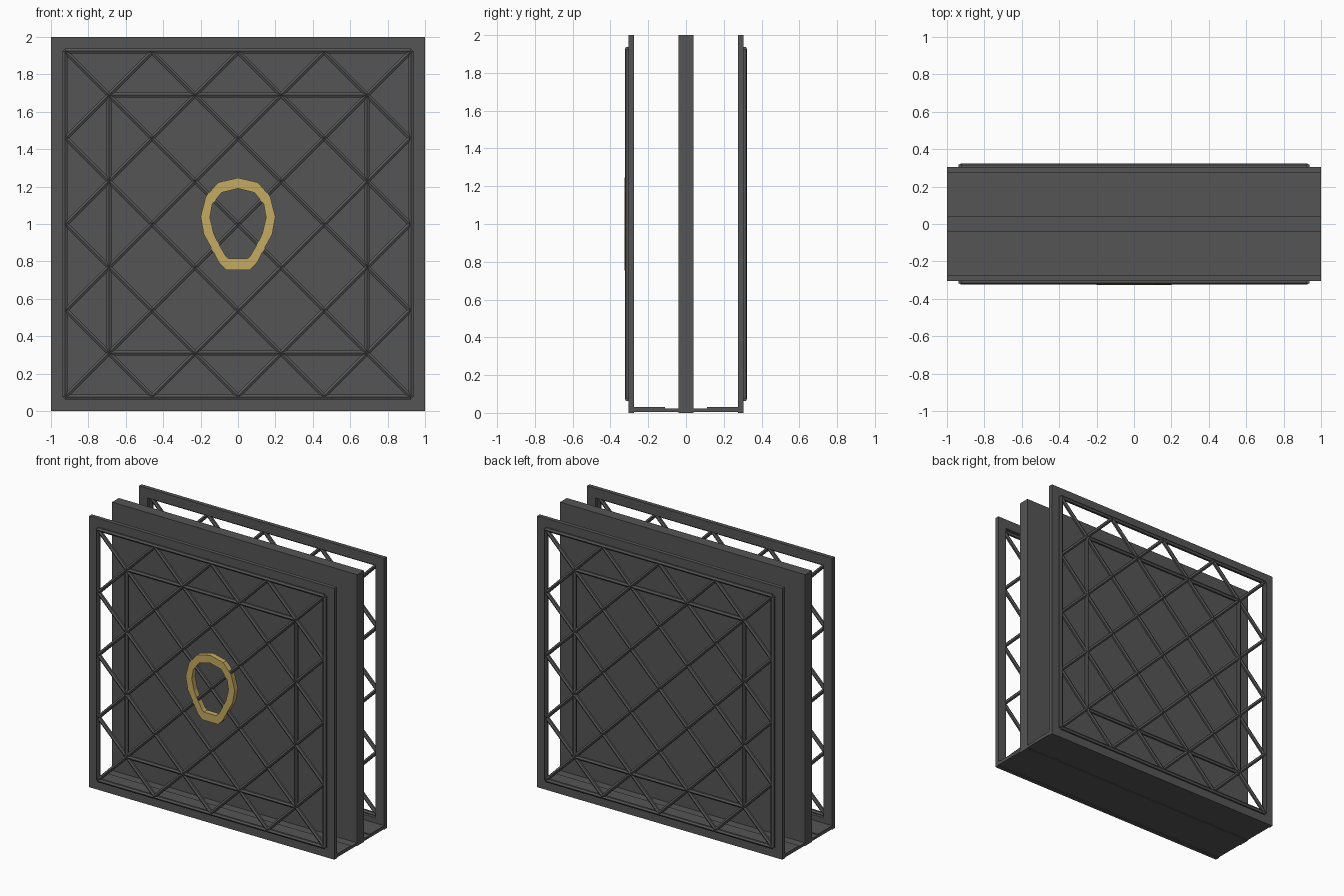
import bpy, bmesh, math
from mathutils import Vector

if "Cube" in bpy.data.objects:
    bpy.data.objects.remove(bpy.data.objects["Cube"])


def material(name, color):
    m = bpy.data.materials.new(name)
    m.diffuse_color = color
    m.use_nodes = True
    m.node_tree.nodes["Principled BSDF"].inputs["Base Color"].default_value = m.diffuse_color
    return m


DARK = material("dark_metal", (0.09, 0.09, 0.09, 1))
GOLD = material("gold", (0.55, 0.40, 0.12, 1))


def make(name, bm, mat):
    bmesh.ops.recalc_face_normals(bm, faces=bm.faces)
    me = bpy.data.meshes.new(name)
    bm.to_mesh(me)
    bm.free()
    me.materials.append(mat)
    ob = bpy.data.objects.new(name, me)
    bpy.context.collection.objects.link(ob)
    return ob


def box(name, x, y, z):
    bm = bmesh.new()
    bmesh.ops.create_cube(bm, size=1)
    for v in bm.verts:
        v.co = [r[0] + (c + 0.5) * (r[1] - r[0]) for c, r in zip(v.co, (x, y, z))]
    return make(name, bm, DARK)


def ring(name, outer, inner, y0, y1, mat):
    """Flat closed band between two outlines (x, z), extruded along y."""
    bm = bmesh.new()
    loops = [[bm.verts.new((x, y, z)) for x, z in pts]
             for pts, y in ((outer, y0), (inner, y0), (inner, y1), (outer, y1))]
    n = len(outer)
    for k in range(4):
        a, b = loops[k], loops[(k + 1) % 4]
        for i in range(n):
            j = (i + 1) % n
            bm.faces.new((a[i], a[j], b[j], b[i]))
    return make(name, bm, mat)


def add_bar(bm, p, q, r=0.015):
    """Hexagonal rod with a ridge facing along y."""
    p, q = Vector(p), Vector(q)
    d = (q - p).normalized()
    u = Vector((0, 1, 0))
    w = d.cross(u)
    ends = []
    for c in (p, q):
        ends.append([bm.verts.new(c + r * (math.cos(i * math.pi / 3) * u
                                           + math.sin(i * math.pi / 3) * w))
                     for i in range(6)])
    for i in range(6):
        j = (i + 1) % 6
        bm.faces.new((ends[0][i], ends[0][j], ends[1][j], ends[1][i]))
    bm.faces.new(ends[0][::-1])
    bm.faces.new(ends[1])


def square(h):
    return [(-h, 1 - h), (h, 1 - h), (h, 1 + h), (-h, 1 + h)]


# Central slab and base
box("centre_slab", (-1, 1), (-0.04, 0.04), (0, 2))
for s, side in ((-1, "front"), (1, "back")):
    box(side + "_floor", (-1, 1), sorted((s * 0.11, s * 0.29)), (0.005, 0.03))
    box(side + "_floor_inner", (-1, 1), sorted((s * 0.03, s * 0.11)), (0.005, 0.023))

    # Outer frame
    ring(side + "_frame", square(1.0), square(0.93), s * 0.275, s * 0.305, DARK)

    # Lattice: rim, inner square and diagonals
    bm = bmesh.new()
    y = s * 0.309
    for h in (0.925, 0.69):
        c = square(h)
        for i in range(4):
            (x0, z0), (x1, z1) = c[i], c[(i + 1) % 4]
            add_bar(bm, (x0, y, z0), (x1, y, z1))
    L = 0.92
    for k in range(-3, 4):
        c = 0.46 * k
        x0, x1 = max(-L, c - L), min(L, c + L)
        add_bar(bm, (x0, y, 1 + c - x0), (x1, y, 1 + c - x1), 0.0145)
        add_bar(bm, (x0, y, 1 - c + x0), (x1, y, 1 - c + x1), 0.0145)
    make(side + "_lattice", bm, DARK)

# Gold keyhole-shaped ring, on the front only
half_out = [(0, 1.247), (0.107, 1.222), (0.172, 1.147), (0.2, 1.04),
            (0.183, 0.945), (0.15, 0.885), (0.1, 0.79), (0.065, 0.755)]
half_in = [(0, 1.19), (0.088, 1.168), (0.138, 1.105), (0.15, 1.035),
           (0.13, 0.95), (0.107, 0.9), (0.066, 0.83), (0.05, 0.815)]


def mirrored(half):
    return half + [(-x, z) for x, z in half[:0:-1]]


ring("gold_ring", mirrored(half_out), mirrored(half_in), -0.325, -0.285, GOLD)
